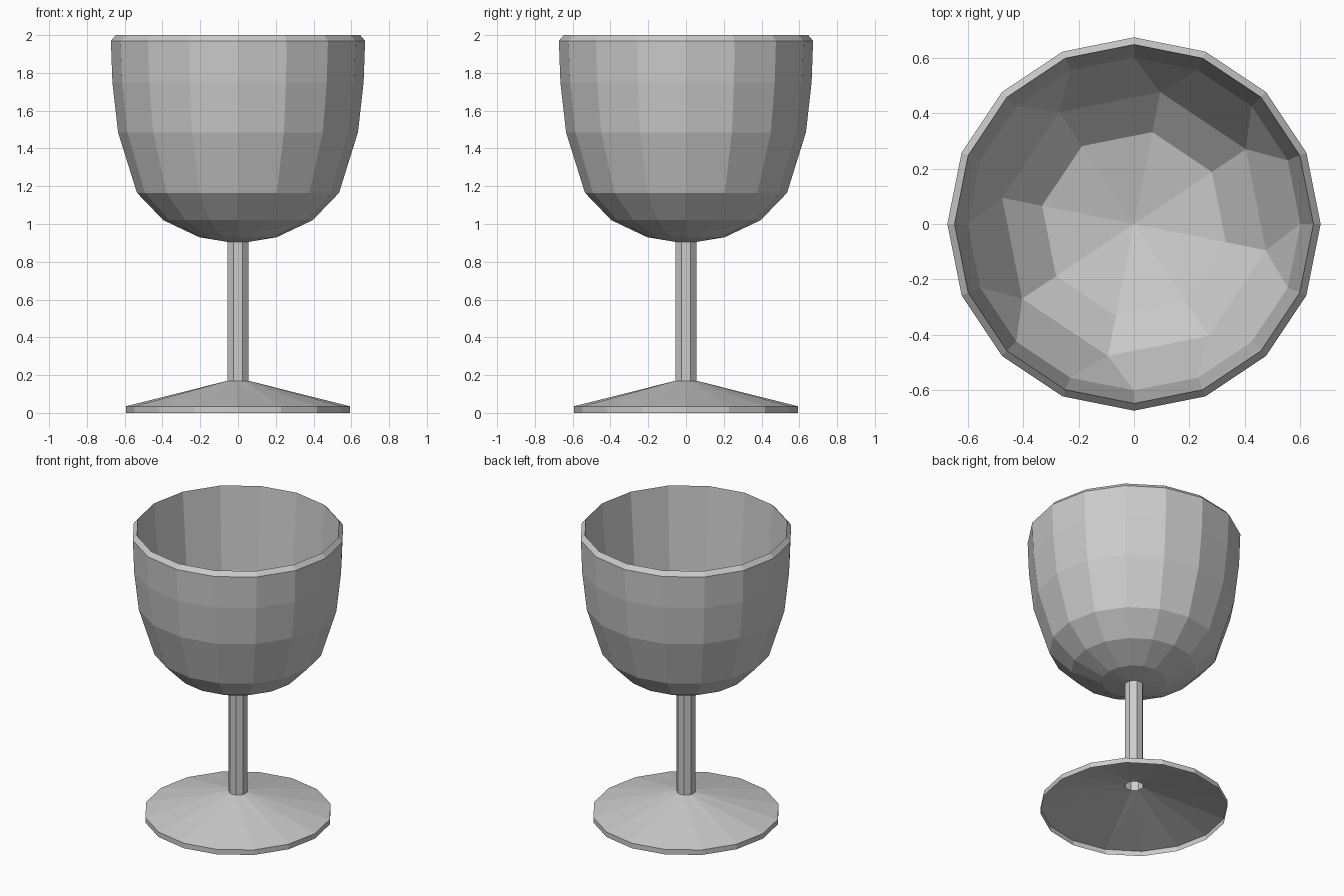
import bpy, bmesh
from math import sin, cos, pi, radians

if "Cube" in bpy.data.objects:
    bpy.data.objects.remove(bpy.data.objects["Cube"])


def lathe(name, rings):
    """Loft rings of (radius, z, sides, phase in degrees); one side = a point.
    Neighbouring rings may have different side counts."""
    bm = bmesh.new()
    prev = None
    for radius, z, n, phase in rings:
        ang = [radians(phase) + 2 * pi * i / n for i in range(n)]
        verts = [bm.verts.new((radius * cos(a), radius * sin(a), z)) for a in ang]
        if prev:
            stitch(bm, *prev, verts, ang)
        prev = (verts, ang)
    me = bpy.data.meshes.new(name)
    bm.to_mesh(me)
    bm.free()
    ob = bpy.data.objects.new(name, me)
    bpy.context.collection.objects.link(ob)
    return ob


def stitch(bm, va, aa, vb, ab):
    na, nb = len(va), len(vb)
    if nb == 1:
        for i in range(na):
            bm.faces.new((va[i], va[(i + 1) % na], vb[0]))
        return
    if na == nb and abs(aa[0] - ab[0]) < 1e-6:
        for i in range(na):
            j = (i + 1) % na
            bm.faces.new((va[i], va[j], vb[j], vb[i]))
        return
    # walk around both rings, always advancing the one that lags behind
    i = j = 0
    while i < na or j < nb:
        next_a = aa[0] + 2 * pi * (i + 1) / na
        next_b = ab[0] + 2 * pi * (j + 1) / nb
        if j >= nb or (i < na and next_a <= next_b):
            bm.faces.new((va[i % na], va[(i + 1) % na], vb[j % nb]))
            i += 1
        else:
            bm.faces.new((va[i % na], vb[(j + 1) % nb], vb[j % nb]))
            j += 1


# Foot: thin open shell, hollow underneath
lathe("foot", [(0.593, 0.0, 16, 0), (0.593, 0.035, 16, 0), (0.06, 0.17, 8, 22.5)])

# Stem: open eight-sided tube
lathe("stem", [(0.06, 0.17, 8, 22.5), (0.06, 0.905, 8, 22.5)])

# Bowl: outer wall, bevelled rim, then the coarser inside down to the centre
lathe("bowl", [
    (0.06, 0.905, 8, 22.5),
    (0.205, 0.93, 16, 0),
    (0.395, 1.02, 16, 0),
    (0.535, 1.165, 16, 0),
    (0.635, 1.485, 16, 0),
    (0.665, 1.75, 16, 0),
    (0.673, 1.97, 16, 0),
    (0.647, 2.0, 16, 0),
    (0.60, 1.43, 16, 0),
    (0.485, 1.16, 8, -11.25),
    (0.338, 1.03, 8, -11.25),
    (0.0, 0.955, 1, 0),
])
